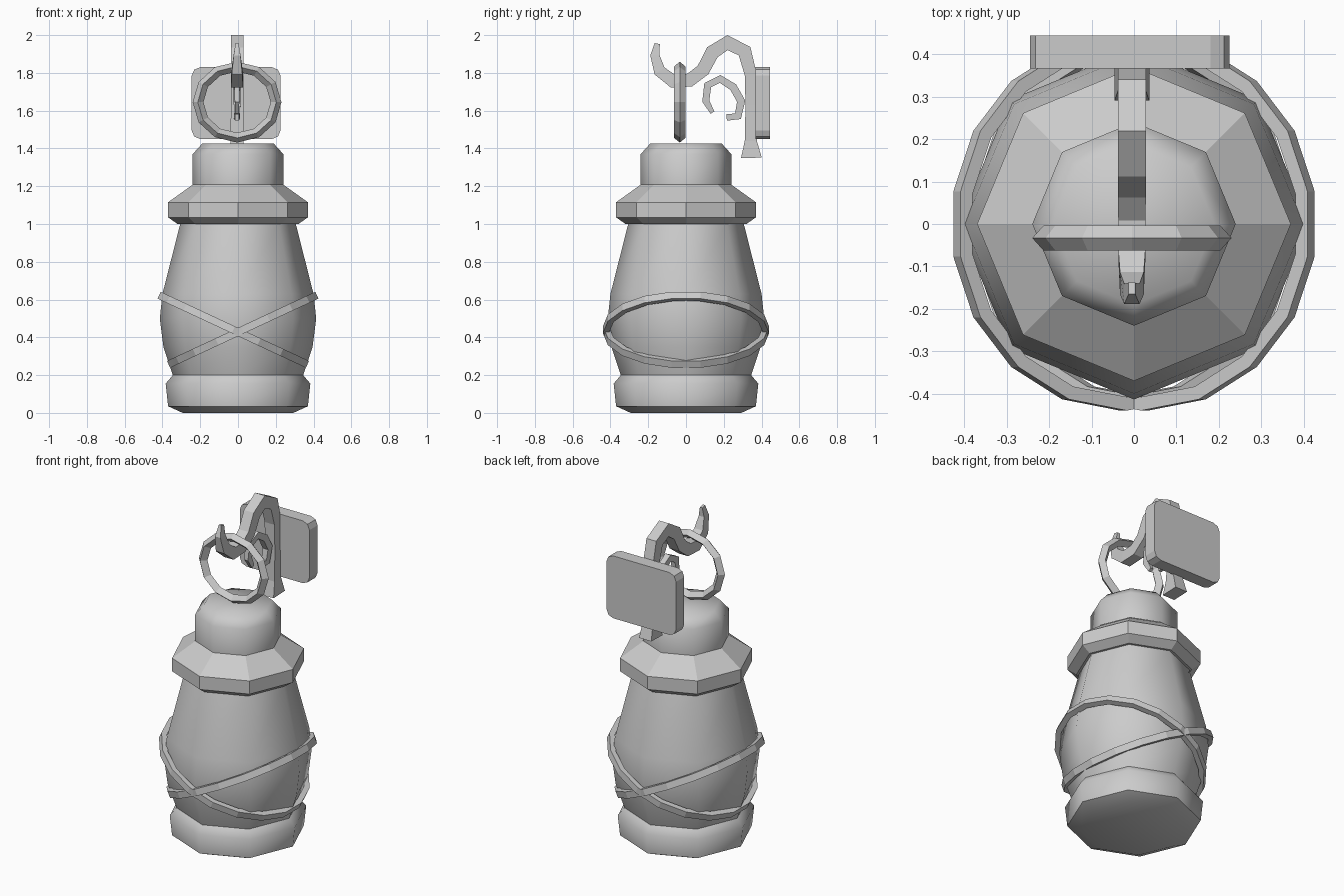
import bpy, bmesh
from math import sin, cos, pi, radians
from mathutils import Vector

if "Cube" in bpy.data.objects:
    bpy.data.objects.remove(bpy.data.objects["Cube"])


def make(name, verts, faces, smooth=False):
    me = bpy.data.meshes.new(name)
    me.from_pydata(verts, [], faces)
    bm = bmesh.new()
    bm.from_mesh(me)
    bmesh.ops.recalc_face_normals(bm, faces=bm.faces)
    bm.to_mesh(me)
    bm.free()
    ob = bpy.data.objects.new(name, me)
    bpy.context.collection.objects.link(ob)
    if smooth:
        bpy.ops.object.select_all(action='DESELECT')
        ob.select_set(True)
        bpy.context.view_layer.objects.active = ob
        bpy.ops.object.shade_smooth_by_angle(angle=radians(50))
    return ob


def lathe(name, profile, n, phase=0.0, closed=False, cap=None, smooth=False):
    """Spin (radius, z) points about z; closed joins last to first, cap is a profile index to fill."""
    m = len(profile)
    verts = [(r * cos(phase + 2 * pi * i / n), r * sin(phase + 2 * pi * i / n), z)
             for i in range(n) for r, z in profile]
    faces = []
    for i in range(n):
        j = (i + 1) % n
        for k in range(m if closed else m - 1):
            l = (k + 1) % m
            faces.append((i * m + k, j * m + k, j * m + l, i * m + l))
    if cap is not None:
        faces.append([i * m + cap for i in range(n)])
    return make(name, verts, faces, smooth)


def bar(name, path, x0=-0.005):
    """Sweep a rectangle along (y, z, half thickness, half width) points."""
    pts = [Vector(p[:2]) for p in path]
    verts, faces = [], []
    last = len(path) - 1
    for i, (y, z, t, w) in enumerate(path):
        d = (pts[min(i + 1, last)] - pts[max(i - 1, 0)]).normalized()
        ny, nz = -d.y * t, d.x * t
        verts += [(x0 - w, y + ny, z + nz), (x0 + w, y + ny, z + nz),
                  (x0 + w, y - ny, z - nz), (x0 - w, y - ny, z - nz)]
    for i in range(last):
        a = 4 * i
        faces += [(a + k, a + (k + 1) % 4, a + 4 + (k + 1) % 4, a + 4 + k) for k in range(4)]
    faces += [(3, 2, 1, 0), tuple(4 * last + k for k in range(4))]
    return make(name, verts, faces)


# Vessel: eight-sided turned parts
lathe("base", [(.293, 0), (.37, .035), (.383, .155), (.345, .2)], 8, cap=0, smooth=True)
lathe("body", [(.345, .2), (.395, .35), (.414, .5), (.4, .63), (.306, 1.0)], 8, smooth=True)
lathe("collar", [(.306, 1.0), (.32, 1.0), (.37, 1.035), (.37, 1.115), (.237, 1.21)], 8)
lathe("neck", [(.24, 1.21), (.24, 1.37), (.19, 1.425)], 8, cap=2, smooth=True)

# Two crossed straps around the body
for s, side in ((1, "left"), (-1, "right")):
    strap = lathe("strap_high_" + side,
                  [(.408, -.02), (.44, -.02), (.44, .02), (.408, .02)], 18, radians(10), closed=True)
    strap.location = (-s * .025, 0, .44)
    strap.rotation_euler = (0, s * radians(25), 0)

# Hanging ring with a diamond section
ring = lathe("hanging_ring", [(.235, 0), (.208, .03), (.178, 0), (.208, -.03)], 12, closed=True)
ring.location = (-.005, -.033, 1.645)
ring.rotation_euler = (pi / 2, 0, 0)
ring.scale = (1, .91, 1)

# Hook: tapered tip, cradle, arch and flared post
bar("hook", [(-.152, 1.955, .014, .008), (-.165, 1.895, .024, .018), (-.14, 1.81, .032, .028),
             (-.07, 1.757, .036, .032), (.02, 1.762, .036, .032), (.09, 1.815, .036, .033),
             (.14, 1.91, .038, .033), (.22, 1.96, .04, .033), (.31, 1.915, .038, .033),
             (.343, 1.79, .032, .033), (.346, 1.63, .031, .033), (.343, 1.44, .032, .034),
             (.346, 1.35, .055, .041)])

# Scroll curling inside the hook
bar("hook_scroll", [(.14, 1.59, .012, .01), (.105, 1.65, .019, .012), (.115, 1.735, .021, .015),
                    (.18, 1.768, .021, .018), (.25, 1.725, .021, .018), (.292, 1.65, .022, .018),
                    (.275, 1.57, .021, .015), (.215, 1.565, .018, .01)])

# Wall plate with rounded corners
hw, hh, c = .235, .19, .045
outline = []
for q, (sx, sz) in enumerate(((1, 1), (-1, 1), (-1, -1), (1, -1))):
    for k in range(3):
        a = pi / 2 * (q + k / 2)
        outline.append((-.01 + sx * (hw - c) + c * cos(a), 1.64 + sz * (hh - c) + c * sin(a)))
n = len(outline)
make("wall_plate", [(x, y, z) for y in (.367, .445) for x, z in outline],
     [tuple(range(n)), tuple(range(n, 2 * n))] +
     [(i, (i + 1) % n, n + (i + 1) % n, n + i) for i in range(n)])
